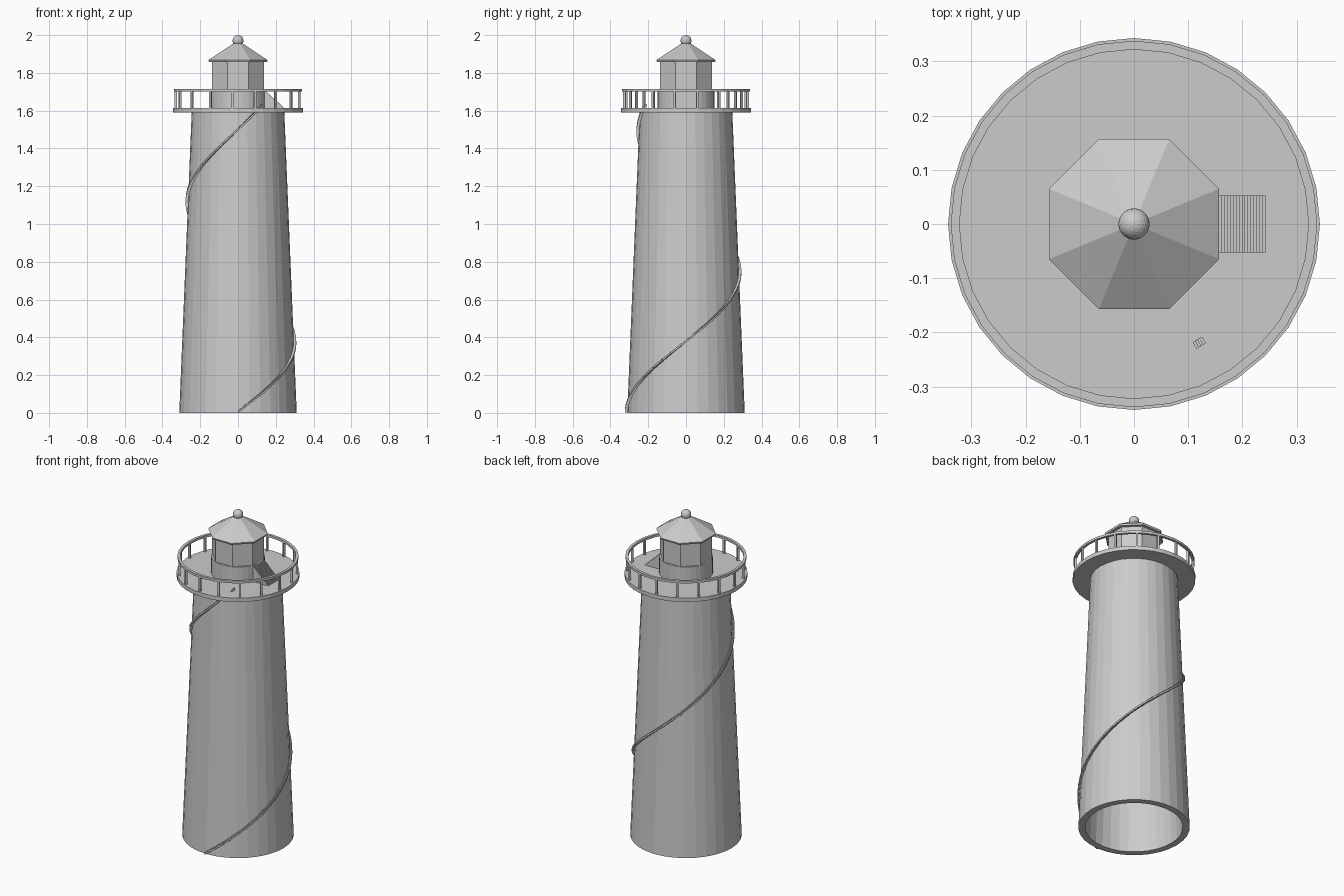
import bpy, bmesh, math
from mathutils import Matrix, Vector

if "Cube" in bpy.data.objects:
    bpy.data.objects.remove(bpy.data.objects["Cube"])

stone = bpy.data.materials.new("light_grey")
stone.diffuse_color = (0.6, 0.6, 0.6, 1)
stone.use_nodes = True
stone.node_tree.nodes["Principled BSDF"].inputs["Base Color"].default_value = stone.diffuse_color


def finish(name, bm):
    bmesh.ops.recalc_face_normals(bm, faces=bm.faces[:])
    me = bpy.data.meshes.new(name)
    bm.to_mesh(me)
    bm.free()
    me.materials.append(stone)
    ob = bpy.data.objects.new(name, me)
    bpy.context.collection.objects.link(ob)
    return ob


def ring(name, profile, sides=32):
    """Turn a closed (radius, z) outline into a hollow ring."""
    bm = bmesh.new()
    rows = []
    for i in range(sides):
        a = math.tau * i / sides
        rows.append([bm.verts.new((r * math.cos(a), r * math.sin(a), z)) for r, z in profile])
    n = len(profile)
    for i in range(sides):
        p, q = rows[i], rows[(i + 1) % sides]
        for j in range(n):
            k = (j + 1) % n
            bm.faces.new((p[j], q[j], q[k], p[k]))
    return finish(name, bm)


def drum(name, r1, r2, z1, z2, sides, turn=0.0):
    """Solid cylinder or cone between two heights."""
    bm = bmesh.new()
    m = Matrix.Translation((0, 0, (z1 + z2) / 2)) @ Matrix.Rotation(turn, 4, 'Z')
    bmesh.ops.create_cone(bm, cap_ends=True, segments=sides, radius1=r1, radius2=r2,
                          depth=z2 - z1, matrix=m)
    return finish(name, bm)


def add_box(bm, angle, radius, z, size):
    """Box of (radial, tangential, height) size placed around the z axis."""
    m = (Matrix.Rotation(angle, 4, 'Z') @ Matrix.Translation((radius, 0, z))
         @ Matrix.Diagonal(Vector((*size, 1))))
    bmesh.ops.create_cube(bm, size=1, matrix=m)


# Hollow tapered tower
ring("tower_wall", [(0.311, 0), (0.245, 1.595), (0.208, 1.595), (0.273, 0)])

# Gallery floor and railing
drum("gallery_floor", 0.343, 0.343, 1.59, 1.614, 32)
ring("gallery_rail", [(0.338, 1.702), (0.338, 1.716), (0.322, 1.716), (0.322, 1.702)])
bm = bmesh.new()
POSTS = 17
for i in range(POSTS):
    add_box(bm, math.tau * (i + 0.5) / POSTS, 0.329, 1.659, (0.012, 0.012, 0.092))
finish("gallery_posts", bm)

# Lantern room
EIGHTH = math.pi / 8
drum("lantern_base", 0.15, 0.15, 1.61, 1.715, 32)
drum("lantern_room", 0.148, 0.148, 1.71, 1.862, 8, EIGHTH)

# Roof with thin eave and ball finial
drum("roof_eave", 0.166, 0.170, 1.857, 1.868, 8, EIGHTH)
drum("roof", 0.170, 0.015, 1.868, 1.963, 8, EIGHTH)
bm = bmesh.new()
bmesh.ops.create_icosphere(bm, subdivisions=3, radius=0.029,
                           matrix=Matrix.Translation((0, 0, 1.971)))
finish("finial_ball", bm)

# Spiral of thin steps winding around the tower
bm = bmesh.new()
STEPS = 360
for i in range(STEPS):
    t = (i + 0.5) / STEPS
    z = 0.006 + 1.624 * t
    surface = 0.311 - 0.066 * z / 1.595
    add_box(bm, math.radians(-90 + 391 * t), surface + 0.006, z, (0.014, 0.006, 0.012))
finish("spiral_steps", bm)

# Short stair from the gallery floor to the lantern
bm = bmesh.new()
COUNT = 20
RUN = 0.108 / COUNT
for i in range(COUNT):
    h = 0.1 * (COUNT - i) / COUNT
    add_box(bm, 0, 0.135 + RUN * (i + 0.5), 1.612 + h / 2, (RUN, 0.106, h))
finish("lantern_stair", bm)
